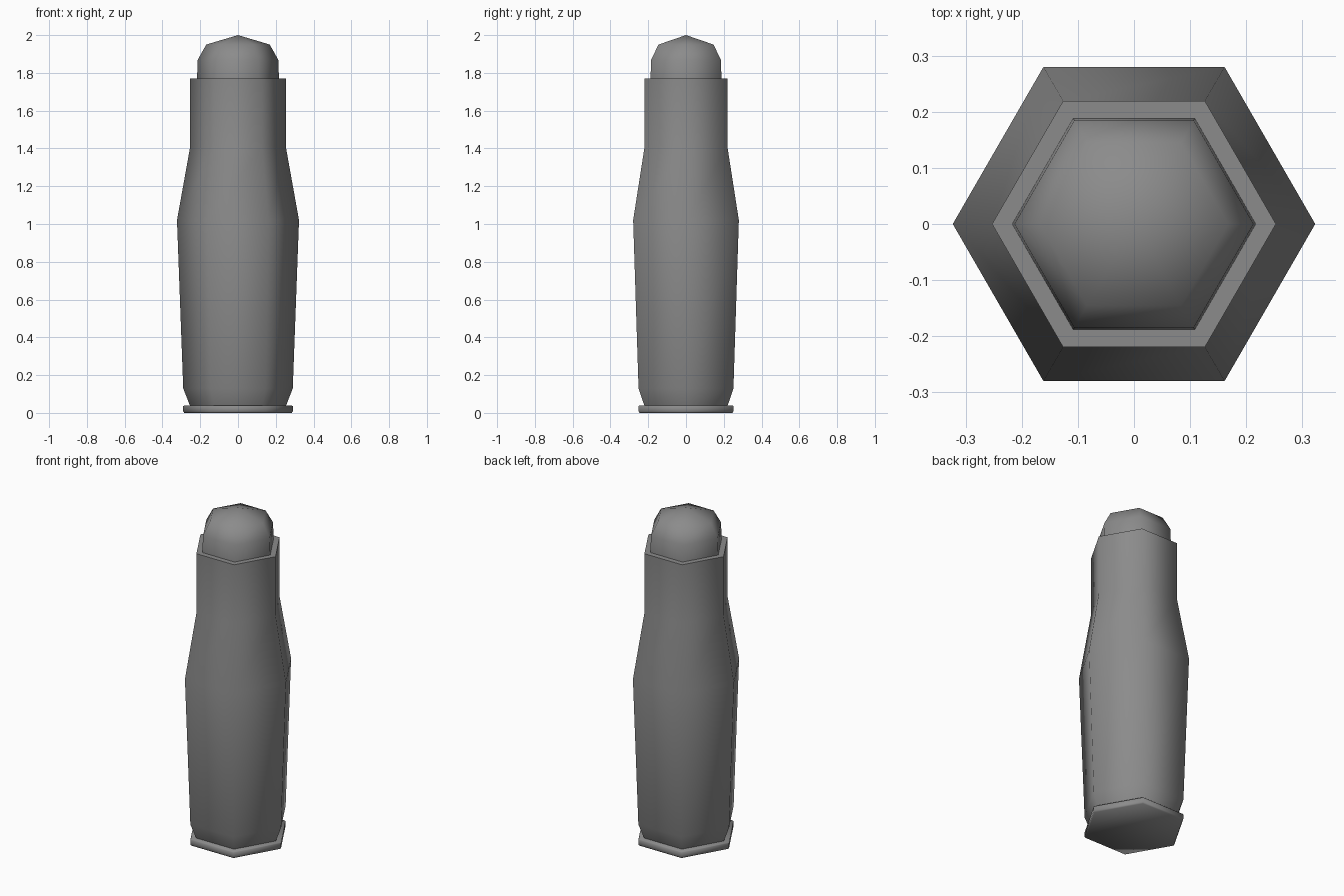
import bpy, bmesh, math

if "Cube" in bpy.data.objects:
    bpy.data.objects.remove(bpy.data.objects["Cube"], do_unlink=True)

SIDES = 6

grey = bpy.data.materials.new("dark_grey_metal")
grey.use_nodes = True
colour = (0.26, 0.26, 0.26, 1)
grey.diffuse_color = colour
grey.node_tree.nodes["Principled BSDF"].inputs["Base Color"].default_value = colour


def lathe(name, profile):
    """Six-sided turned part; profile is (corner radius, height), bottom to top."""
    bm = bmesh.new()
    rings = []
    for r, z in profile:
        count = SIDES if r > 0 else 1
        rings.append([bm.verts.new((r * math.cos(math.tau * i / SIDES),
                                    r * math.sin(math.tau * i / SIDES), z))
                      for i in range(count)])
    for low, high in zip(rings, rings[1:]):
        for i in range(SIDES):
            j = (i + 1) % SIDES
            if len(high) == 1:
                bm.faces.new((low[i], low[j], high[0]))
            else:
                bm.faces.new((low[i], low[j], high[j], high[i]))
    # Close the flat ends
    bm.faces.new(rings[0][::-1])
    if len(rings[-1]) > 1:
        bm.faces.new(rings[-1])
    mesh = bpy.data.meshes.new(name)
    bm.to_mesh(mesh)
    bm.free()
    mesh.materials.append(grey)
    obj = bpy.data.objects.new(name, mesh)
    bpy.context.collection.objects.link(obj)
    bpy.ops.object.select_all(action='DESELECT')
    obj.select_set(True)
    bpy.context.view_layer.objects.active = obj
    bpy.ops.object.shade_smooth_by_angle(angle=math.radians(65))
    return obj


# Base flange
lathe("base_rim", [(0.285, 0.0), (0.29, 0.008), (0.29, 0.035), (0.285, 0.04)])

# Casing: extractor groove, widening body, shoulder and neck
lathe("casing", [(0.255, 0.04), (0.29, 0.13), (0.323, 1.02),
                 (0.253, 1.41), (0.253, 1.77)])

# Rounded tip seated in the neck
lathe("tip", [(0.217, 1.77), (0.213, 1.87), (0.168, 1.95), (0.0, 2.0)])
